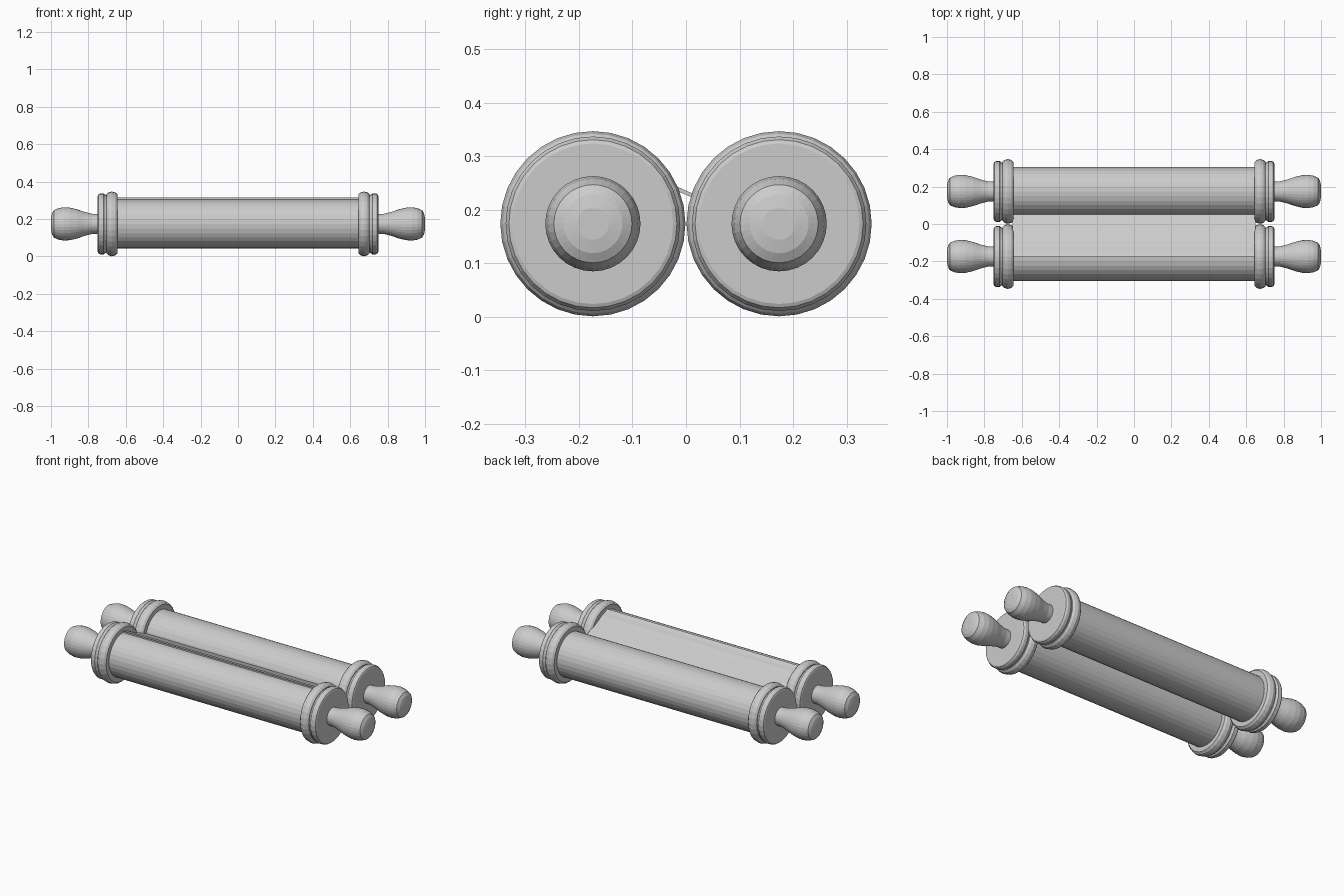
import bpy, bmesh, math

if "Cube" in bpy.data.objects:
    bpy.data.objects.remove(bpy.data.objects["Cube"])

SIDES = 32
AXIS_Y, AXIS_Z = 0.174, 0.174


def lathe(name, profile, y):
    """Spin (x, radius) points around an axis parallel to x."""
    bm = bmesh.new()
    rings = []
    for x, r in profile:
        ring = []
        for i in range(SIDES):
            a = 2 * math.pi * i / SIDES
            ring.append(bm.verts.new((x, y + r * math.sin(a), AXIS_Z + r * math.cos(a))))
        rings.append(ring)
    for a, b in zip(rings, rings[1:]):
        for i in range(SIDES):
            j = (i + 1) % SIDES
            bm.faces.new((a[i], a[j], b[j], b[i]))
    bm.faces.new(rings[0])
    bm.faces.new(rings[-1])
    bmesh.ops.recalc_face_normals(bm, faces=bm.faces)
    return finish(name, bm)


def finish(name, bm):
    mesh = bpy.data.meshes.new(name)
    bm.to_mesh(mesh)
    bm.free()
    obj = bpy.data.objects.new(name, mesh)
    bpy.context.collection.objects.link(obj)
    return obj


# profiles for the right end; the left end is mirrored
INNER_RING = [(0.645, 0.12), (0.645, 0.158), (0.655, 0.168), (0.675, 0.173),
              (0.693, 0.168), (0.703, 0.158), (0.703, 0.12)]
OUTER_RING = [(0.700, 0.12), (0.700, 0.152), (0.712, 0.157), (0.718, 0.163),
              (0.737, 0.163), (0.747, 0.157), (0.750, 0.150), (0.750, 0.04)]
HANDLE = [(0.74, 0.052), (0.78, 0.054), (0.82, 0.064), (0.86, 0.078), (0.90, 0.087),
          (0.93, 0.089), (0.96, 0.084), (0.985, 0.073), (0.995, 0.055), (1.0, 0.03)]

for label, y in (("front", -AXIS_Y), ("back", AXIS_Y)):
    # rolled sheet
    lathe(label + "_roll", [(-0.66, 0.131), (0.66, 0.131)], y)
    # end rings and turned handles
    for side, s in (("right", 1), ("left", -1)):
        for part, prof in (("inner_ring", INNER_RING), ("outer_ring", OUTER_RING), ("handle", HANDLE)):
            lathe(f"{label}_{side}_{part}", [(s * x, r) for x, r in prof], y)

# flat sheet sloping from the top of the front roll to the back roll
section = [(-0.174, 0.314), (0.08, 0.200), (0.08, 0.194), (-0.174, 0.302)]
bm = bmesh.new()
left = [bm.verts.new((-0.65, y, z)) for y, z in section]
right = [bm.verts.new((0.65, y, z)) for y, z in section]
bm.faces.new(left)
bm.faces.new(right)
for i in range(4):
    j = (i + 1) % 4
    bm.faces.new((left[i], left[j], right[j], right[i]))
bmesh.ops.recalc_face_normals(bm, faces=bm.faces)
finish("connecting_sheet", bm)
